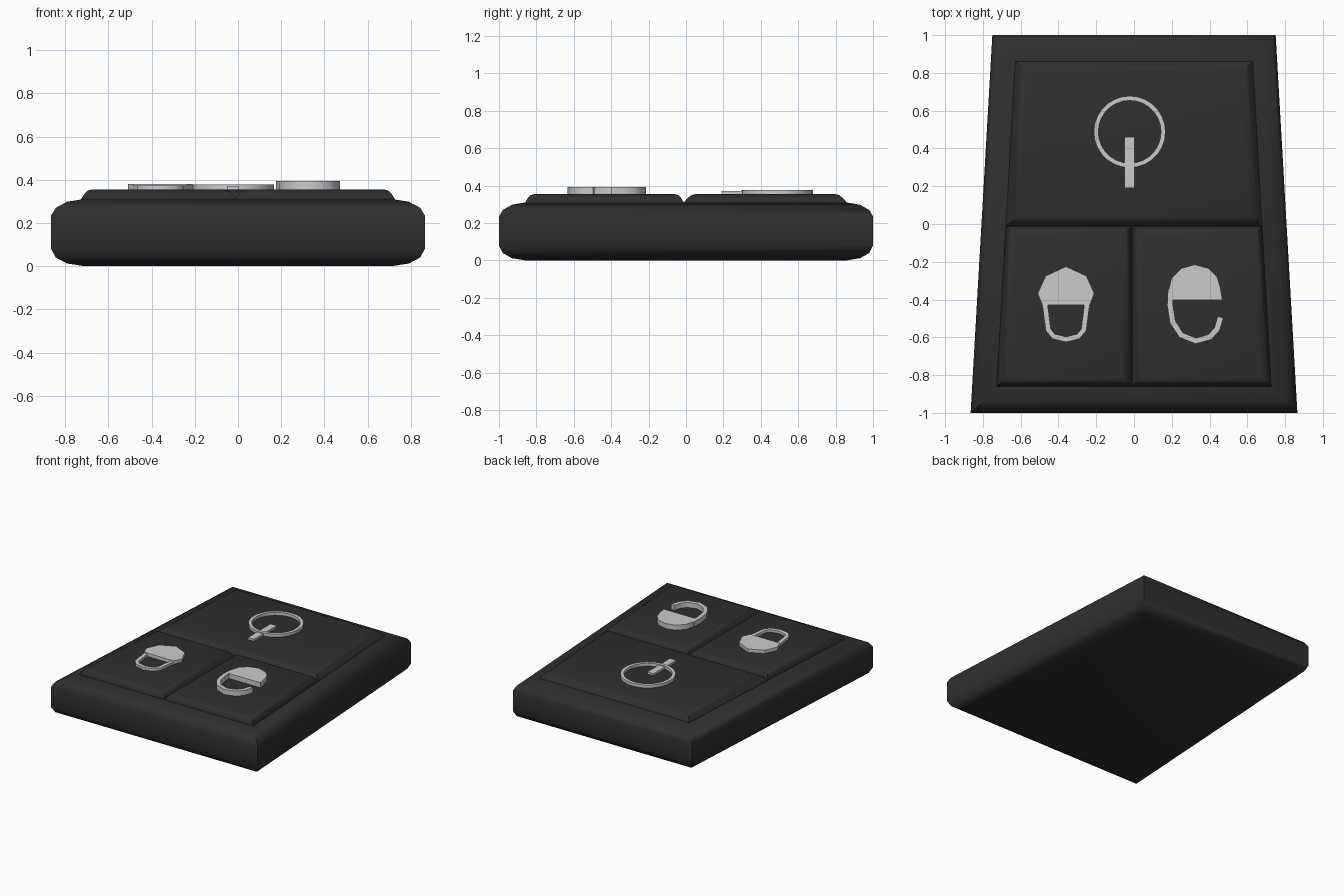
import bpy, bmesh, math

if "Cube" in bpy.data.objects:
    bpy.data.objects.remove(bpy.data.objects["Cube"])


def material(name, c):
    m = bpy.data.materials.new(name)
    m.diffuse_color = (c, c, c, 1)
    m.use_nodes = True
    m.node_tree.nodes["Principled BSDF"].inputs["Base Color"].default_value = m.diffuse_color
    return m


DARK, LIGHT = material("dark_plastic", 0.028), material("light_print", 0.65)


def half_width(y):
    return 0.8075 - 0.0575 * y


def finish(name, bm, mat, angle=40):
    bmesh.ops.recalc_face_normals(bm, faces=bm.faces)
    me = bpy.data.meshes.new(name)
    bm.to_mesh(me)
    bm.free()
    me.materials.append(mat)
    ob = bpy.data.objects.new(name, me)
    bpy.context.collection.objects.link(ob)
    bpy.context.view_layer.objects.active = ob
    ob.select_set(True)
    bpy.ops.object.shade_smooth_by_angle(angle=math.radians(angle))
    ob.select_set(False)


def tapered_slab(name, left, right, y0, y1, profile):
    """Stack of inset quads; profile is (inset, z) from bottom to top."""
    bm = bmesh.new()
    rings = []
    for d, z in profile:
        a, b = y0 + d, y1 - d
        rings.append([bm.verts.new(p) for p in (
            (left(a) + d, a, z), (right(a) - d, a, z),
            (right(b) - d, b, z), (left(b) + d, b, z))])
    for r, s in zip(rings, rings[1:]):
        for i in range(4):
            j = (i + 1) % 4
            bm.faces.new((r[i], r[j], s[j], s[i]))
    bm.faces.new(rings[0][::-1])
    bm.faces.new(rings[-1])
    finish(name, bm, DARK)


def plate(name, pts, top, base=0.345):
    """Flat outline raised above the button face."""
    bm = bmesh.new()
    f = bm.faces.new([bm.verts.new((x, y, base)) for x, y in pts])
    ext = bmesh.ops.extrude_face_region(bm, geom=[f])["geom"]
    for v in ext:
        if isinstance(v, bmesh.types.BMVert):
            v.co.z = top
    finish(name, bm, LIGHT)


def stroke(name, pts, width, top, closed=False, base=0.345):
    """Rectangular band of given width, centred on a path."""
    bm = bmesh.new()
    n = len(pts)
    rings = []
    for i, (x, y) in enumerate(pts):
        p = pts[i - 1] if closed or i else pts[0]
        q = pts[(i + 1) % n] if closed or i < n - 1 else pts[-1]
        dx, dy = q[0] - p[0], q[1] - p[1]
        k = width / 2 / math.hypot(dx, dy)
        nx, ny = -dy * k, dx * k
        rings.append([bm.verts.new(v) for v in (
            (x + nx, y + ny, base), (x - nx, y - ny, base),
            (x - nx, y - ny, top), (x + nx, y + ny, top))])
    for i in range(n if closed else n - 1):
        r, s = rings[i], rings[(i + 1) % n]
        for a in range(4):
            b = (a + 1) % 4
            bm.faces.new((r[a], r[b], s[b], s[a]))
    if not closed:
        bm.faces.new(rings[0])
        bm.faces.new(rings[-1][::-1])
    finish(name, bm, LIGHT)


# Tapered case with rounded edges
tapered_slab("case", lambda y: -half_width(y), half_width, -1, 1,
             [(0.145, 0), (0.07, 0.012), (0.02, 0.04), (0, 0.08),
              (0, 0.235), (0.02, 0.27), (0.07, 0.298), (0.145, 0.311)])

# Three chamfered buttons
BTN = [(0, 0.30), (0, 0.31), (0.022, 0.335), (0.042, 0.35), (0.065, 0.355)]
BTN_SMALL = [(0, 0.30), (0, 0.31), (0.015, 0.335), (0.03, 0.35), (0.05, 0.355)]
edge = lambda y: half_width(y) - 0.13
tapered_slab("top_button", lambda y: -edge(y), edge, -0.012, 0.86, BTN)
tapered_slab("left_button", lambda y: -edge(y), lambda y: -0.012, -0.86, -0.012, BTN_SMALL)
tapered_slab("right_button", lambda y: -0.012, edge, -0.86, -0.012, BTN_SMALL)

# Ring and bar symbol
ring = [(-0.023 + 0.178 * math.cos(t * math.tau / 28),
         0.488 + 0.178 * math.sin(t * math.tau / 28)) for t in range(28)]
stroke("ring_symbol", ring, 0.024, 0.377, closed=True)
plate("bar_symbol", [(-0.05, 0.19), (0.002, 0.19), (0.002, 0.46), (-0.05, 0.46)], 0.371)

# Closed padlock symbol
half = [(0.125, -0.43), (0.15, -0.368), (0.108, -0.275)]
cx = -0.36
plate("closed_lock_body", [(cx + x, y) for x, y in half] + [(cx, -0.225)]
      + [(cx - x, y) for x, y in half[::-1]], 0.38)
bow = [(0.112, -0.42), (0.094, -0.56), (0.065, -0.595)]
stroke("closed_lock_shackle", [(cx - x, y) for x, y in bow] + [(cx, -0.611)]
       + [(cx + x, y) for x, y in bow[::-1]], 0.028, 0.374)

# Open padlock symbol
plate("open_lock_body", [(0.185, -0.402), (0.18, -0.36), (0.2, -0.285), (0.25, -0.235),
                         (0.322, -0.215), (0.395, -0.235), (0.44, -0.28),
                         (0.457, -0.335), (0.468, -0.402)], 0.393)
stroke("open_lock_shackle", [(0.195, -0.35), (0.191, -0.43), (0.205, -0.52), (0.25, -0.588),
                             (0.327, -0.619), (0.402, -0.598), (0.44, -0.555),
                             (0.458, -0.493)], 0.031, 0.393)
